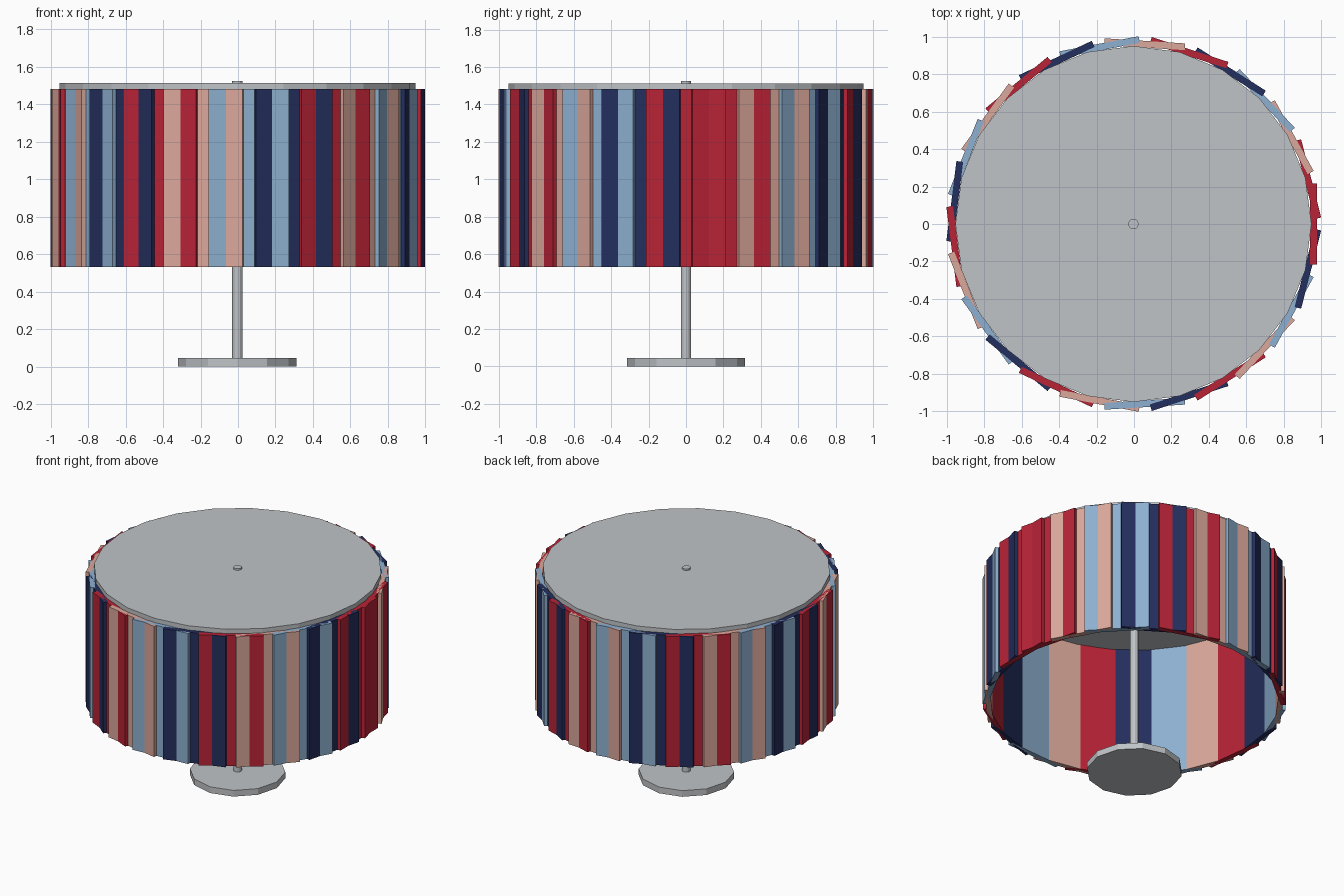
import bpy, math

if "Cube" in bpy.data.objects:
    bpy.data.objects.remove(bpy.data.objects["Cube"])

CX = -0.003          # axis of the lamp


def material(name, rgb):
    lin = [(c / 255 / 12.92) if c < 11 else ((c / 255 + 0.055) / 1.055) ** 2.4 for c in rgb]
    m = bpy.data.materials.new(name)
    m.diffuse_color = (*lin, 1)
    m.use_nodes = True
    m.node_tree.nodes["Principled BSDF"].inputs["Base Color"].default_value = m.diffuse_color
    return m


red = material("red", (185, 35, 54))
navy = material("navy", (35, 46, 93))
blue = material("pale_blue", (141, 176, 208))
pink = material("pale_pink", (219, 168, 155))
grey = material("metal_grey", (192, 196, 199))


def disc(name, radius, z0, z1, sides):
    # vertices sit on the x and y axes
    bpy.ops.mesh.primitive_cylinder_add(vertices=sides, radius=radius, depth=z1 - z0,
                                        location=(CX, 0, (z0 + z1) / 2))
    ob = bpy.context.object
    ob.name = name
    ob.data.materials.append(grey)
    return ob


# Stand: foot, pole and the lid carrying the shade
disc("base", 0.316, 0.0, 0.045, 12)
disc("pole", 0.028, 0.04, 1.525, 12)
disc("shade_lid", 0.95, 1.475, 1.513, 24)

# Shade: ring of flat boards that cross their neighbours, colours repeating in fours
COUNT, WIDTH, THICK, OUTER = 25, 0.43, 0.036, 0.979
Z0, Z1 = 0.532, 1.482
for i in range(COUNT):
    a = -math.tau * i / COUNT
    r = OUTER - THICK / 2
    bpy.ops.mesh.primitive_cube_add(size=1, rotation=(0, 0, a),
                                    location=(CX + r * math.cos(a), r * math.sin(a), (Z0 + Z1) / 2))
    board = bpy.context.object
    board.name = f"shade_board_{i + 1:02d}"
    board.scale = (THICK, WIDTH, Z1 - Z0)
    board.data.materials.append((red, navy, blue, pink)[i % 4])
